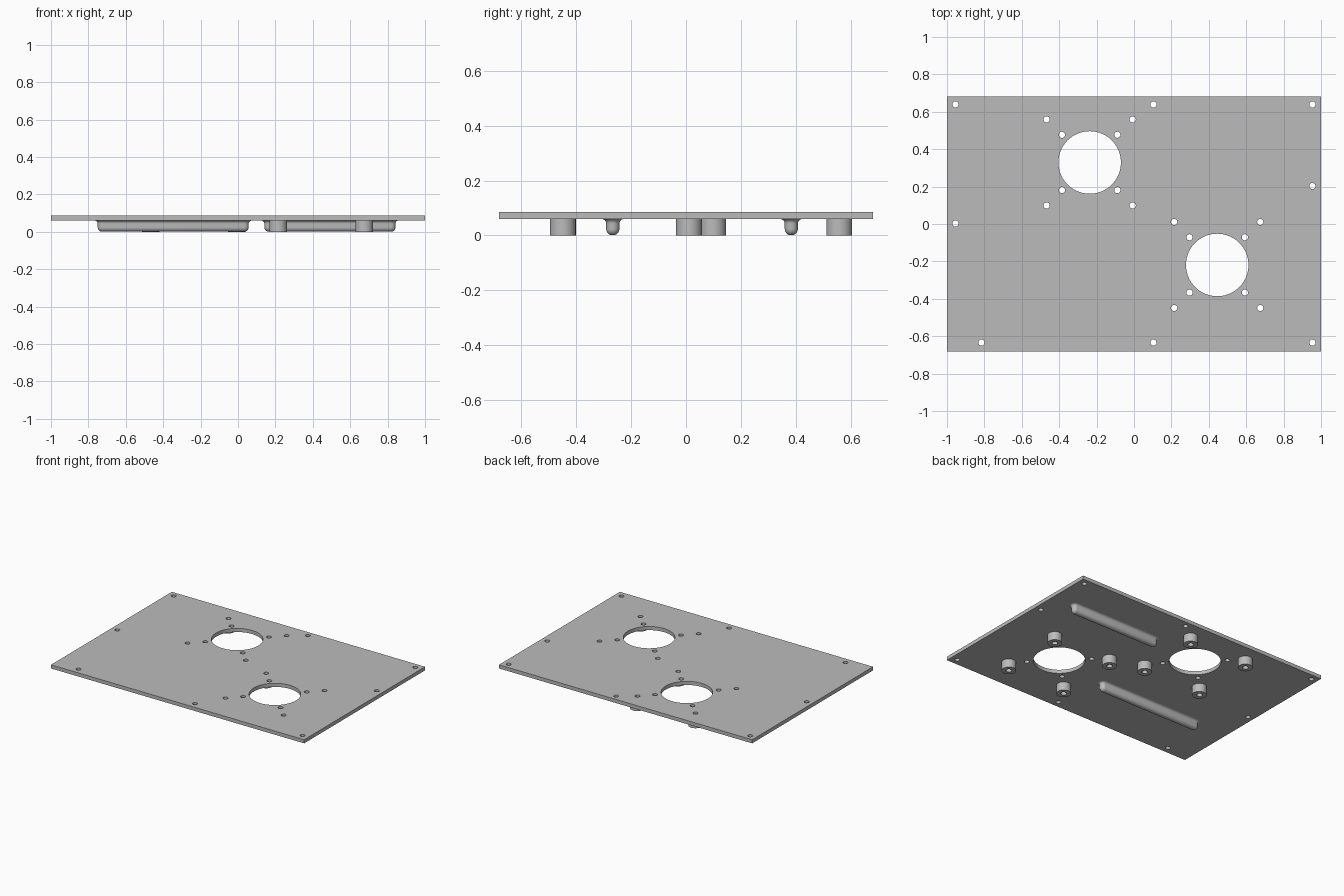
import bpy, bmesh
from math import sin, cos, pi, radians

cube = bpy.data.objects.get("Cube")
if cube:
    bpy.data.objects.remove(cube, do_unlink=True)

grey = bpy.data.materials.new("plain grey")
grey.use_nodes = True
grey.diffuse_color = (0.5, 0.5, 0.5, 1)
grey.node_tree.nodes["Principled BSDF"].inputs["Base Color"].default_value = (0.5, 0.5, 0.5, 1)

PLATE_BOTTOM, PLATE_TOP = 0.06, 0.086
HALF_X, HALF_Y = 1.0, 0.682
SCREW_R = 0.0165


def finish(obj):
    """Weld, orient and shade one mesh object."""
    bm = bmesh.new()
    bm.from_mesh(obj.data)
    bmesh.ops.remove_doubles(bm, verts=bm.verts, dist=1e-5)
    bmesh.ops.recalc_face_normals(bm, faces=bm.faces)
    bm.to_mesh(obj.data)
    bm.free()
    obj.data.materials.clear()
    obj.data.materials.append(grey)
    bpy.ops.object.select_all(action='DESELECT')
    obj.select_set(True)
    bpy.context.view_layer.objects.active = obj
    bpy.ops.object.shade_smooth_by_angle(angle=radians(35))


def circle(x, y, r, n=32):
    return [(x + r * cos(2 * pi * i / n), y + r * sin(2 * pi * i / n)) for i in range(n)]


def extruded(name, outlines, z0, z1):
    """Flat outline with holes, extruded between two heights."""
    curve = bpy.data.curves.new(name, 'CURVE')
    curve.dimensions = '2D'
    curve.fill_mode = 'BOTH'
    curve.extrude = (z1 - z0) / 2
    for pts in outlines:
        spline = curve.splines.new('POLY')
        spline.points.add(len(pts) - 1)
        for p, (x, y) in zip(spline.points, pts):
            p.co = (x, y, 0, 1)
        spline.use_cyclic_u = True
    obj = bpy.data.objects.new(name, curve)
    obj.location.z = (z0 + z1) / 2
    bpy.context.collection.objects.link(obj)
    bpy.ops.object.select_all(action='DESELECT')
    obj.select_set(True)
    bpy.context.view_layer.objects.active = obj
    bpy.ops.object.convert(target='MESH')
    finish(bpy.context.view_layer.objects.active)


def rib(name, x0, x1, y):
    """Round-ended rib with a rounded underside and a fillet at the plate."""
    body, n = 0.024, 12
    flare = 0.017
    # half width and height, from the plate downwards
    profile = [(body + flare * (1 - sin(a)), PLATE_BOTTOM - flare * (1 - cos(a)))
               for a in [i * pi / 12 for i in range(7)]]
    profile += [(body * cos(a), body * (1 - sin(a)))
                for a in [i * pi / 14 for i in range(7)]]
    bm = bmesh.new()
    rings = []
    for r, z in profile:
        ring = []
        for cx, start in ((x1 - body, -pi / 2), (x0 + body, pi / 2)):
            for i in range(n + 1):
                a = start + pi * i / n
                ring.append(bm.verts.new((cx + r * cos(a), y + r * sin(a), z)))
        rings.append(ring)
    for upper, lower in zip(rings, rings[1:]):
        for i in range(len(upper)):
            j = (i + 1) % len(upper)
            bm.faces.new((upper[i], upper[j], lower[j], lower[i]))
    bm.faces.new(rings[0])
    bm.faces.new(rings[-1])
    mesh = bpy.data.meshes.new(name)
    bm.to_mesh(mesh)
    bm.free()
    obj = bpy.data.objects.new(name, mesh)
    bpy.context.collection.objects.link(obj)
    finish(obj)


# Two round openings, each with an inner and an outer square of screw holes
openings = [(-0.237, 0.329), (0.445, -0.219)]
corners = [(-1, -1), (1, -1), (1, 1), (-1, 1)]
inner = [(x + 0.148 * i, y + 0.148 * j) for x, y in openings for i, j in corners]
outer = [(x + 0.23 * i, y + 0.23 * j) for x, y in openings for i, j in corners]

# Mounting holes along the rim
rim = [(-0.955, 0.639), (0.104, 0.639), (0.954, 0.639), (0.954, 0.203),
       (-0.955, 0.003), (-0.816, -0.634), (0.104, -0.634), (0.954, -0.634)]

outlines = [[(HALF_X * i, HALF_Y * j) for i, j in corners]]
outlines += [circle(x, y, 0.167, 96) for x, y in openings]
outlines += [circle(x, y, SCREW_R) for x, y in inner + outer + rim]
extruded("panel", outlines, PLATE_BOTTOM, PLATE_TOP)

# Hollow standoffs under the outer screw holes
for k, (x, y) in enumerate(outer):
    extruded(f"standoff_{k + 1}", [circle(x, y, 0.047, 48), circle(x, y, 0.019)],
             0, PLATE_BOTTOM)

# Stiffening ribs under the panel
rib("front_rib", -0.75, 0.057, -0.267)
rib("back_rib", 0.141, 0.842, 0.384)
